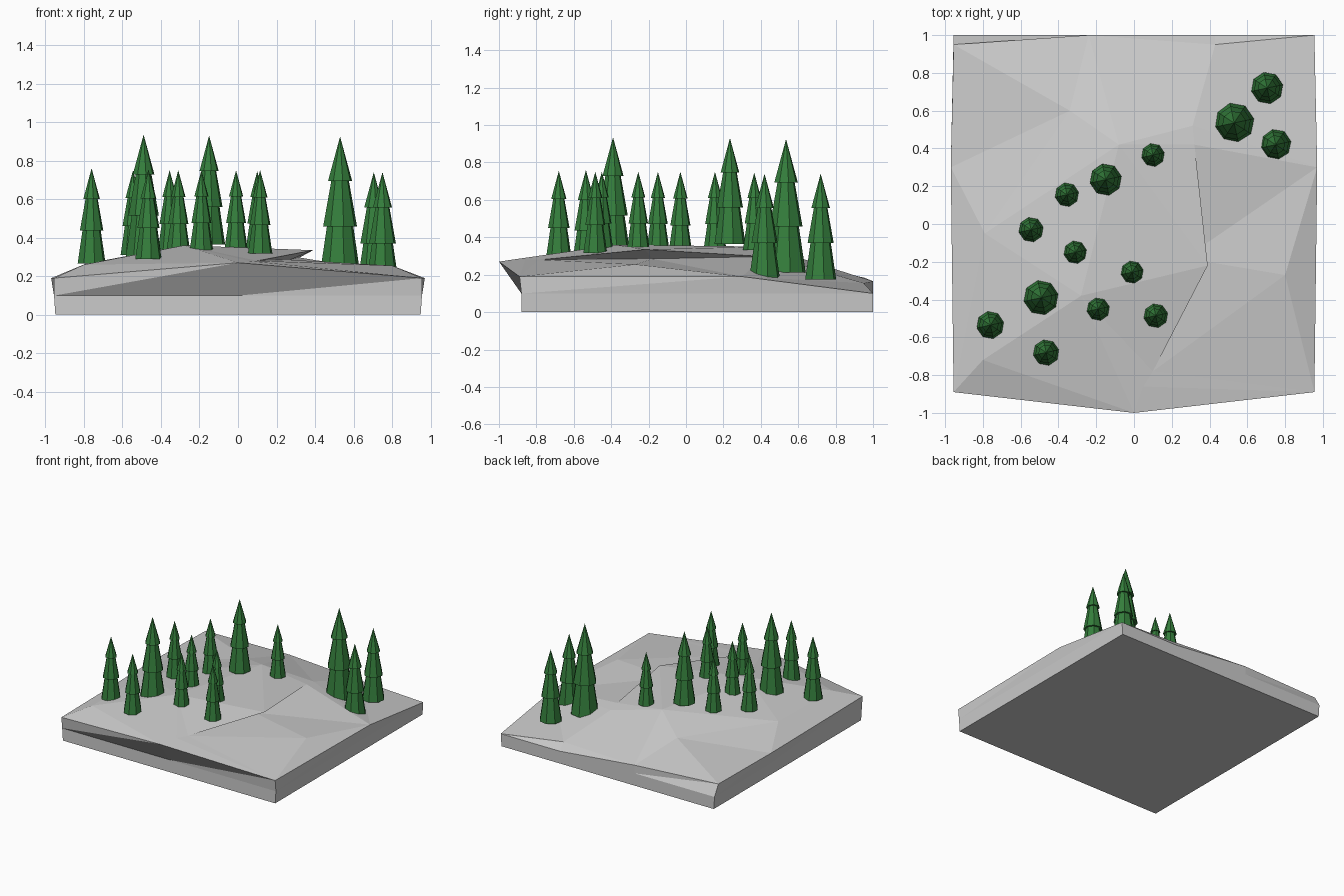
import bpy, bmesh, math
from mathutils import Vector
from mathutils.geometry import delaunay_2d_cdt

if "Cube" in bpy.data.objects:
    bpy.data.objects.remove(bpy.data.objects["Cube"])

green = bpy.data.materials.new("pine_green")
green.diffuse_color = (0.035, 0.21, 0.045, 1)
green.use_nodes = True
green.node_tree.nodes["Principled BSDF"].inputs["Base Color"].default_value = green.diffuse_color


def finish(bm, name, mat=None):
    bmesh.ops.remove_doubles(bm, verts=bm.verts, dist=0.001)
    bmesh.ops.recalc_face_normals(bm, faces=bm.faces)
    me = bpy.data.meshes.new(name)
    bm.to_mesh(me)
    bm.free()
    ob = bpy.data.objects.new(name, me)
    bpy.context.collection.objects.link(ob)
    if mat:
        me.materials.append(mat)
    return ob


# Rocky ground: rim outline, then interior high points
rim = [(-.955, -.89, .19), (0, -1, .27), (.955, -.89, .19), (.97, .3, .19), (.955, 1, .1),
       (.43, .95, .155), (-.24, 1, .165), (-.955, .95, .185), (-.97, .3, .19)]
inner = [(-.8, -.72, .26), (.05, -.86, .28), (-.28, -.38, .36), (-.08, .42, .35),   # 9-12
         (.1, -.78, .28), (.39, -.22, .335), (.32, .42, .297),                      # 13-15 ledge lip
         (.45, -.2, .285),                                                          # 16 ledge foot
         (.31, .52, .28), (-.34, .6, .26), (-.79, -.05, .265), (.8, -.27, .255)]    # 17-20
pts = rim + inner
n = len(rim)
edges = [(i, (i + 1) % n) for i in range(n)]
edges += [(13, 14), (14, 15), (13, 16), (16, 15), (14, 16), (11, 12), (9, 11), (10, 11),
          (12, 17), (5, 17), (18, 8), (3, 20), (2, 20), (12, 18)]
res = delaunay_2d_cdt([Vector(p[:2]) for p in pts], edges, [], 1, 1e-5)
origin = [o[0] for o in res[3]]
pts[16] = (.27, -.18, .285)      # tuck the foot under the lip to make the overhang

bm = bmesh.new()
top = [bm.verts.new(p) for p in pts]
for tri in res[2]:
    bm.faces.new([top[origin[i]] for i in tri])

# Walls and flat underside
plan = [(-.955, -.88), (0, -.88), (.955, -.88), (.955, .3), (.955, 1),
        (.43, 1), (-.24, 1), (-.955, 1), (-.955, .3)]
mid = [bm.verts.new((x, y, .099)) for x, y in plan]
low = [bm.verts.new((x * .993, y, 0)) for x, y in plan]
for i in range(n):
    j = (i + 1) % n
    bm.faces.new((low[i], low[j], mid[j], mid[i]))
    bm.faces.new((mid[i], mid[j], top[j]))
    bm.faces.new((mid[i], top[j], top[i]))
bm.faces.new(low[::-1])
finish(bm, "rocky_ground")


# Pine trees: three stacked eight-sided tiers, scaled from one shape
def pine(index, x, y, r, tip):
    h = r / .15
    base = tip - h
    bm = bmesh.new()
    tiers = [(0, .40, 1.0, .60), (.345, .74, .84, .36), (.675, 1.0, .60, 0)]
    for z0, z1, r0, r1 in tiers:
        part = bmesh.ops.create_cone(bm, cap_ends=True, segments=8, radius1=r0 * r,
                                     radius2=r1 * r, depth=(z1 - z0) * h)
        for v in part["verts"]:
            v.co.z += (z0 + z1) / 2 * h
    ob = finish(bm, f"pine_tree_{index}", green)
    ob.location = (x, y, base)
    ob.rotation_euler.z = math.radians(12)


trees = [(-.76, -.535, .074, .76), (-.49, -.39, .096, .935), (-.465, -.68, .07, .755),
         (-.545, -.03, .066, .75), (-.355, .155, .064, .75), (-.31, -.15, .064, .75),
         (-.15, .235, .085, .93), (-.19, -.45, .063, .75), (-.01, -.255, .063, .75),
         (.1, .365, .062, .745), (.115, -.485, .065, .75),
         (.53, .535, .107, .925), (.705, .72, .085, .74), (.75, .42, .085, .74)]
for i, t in enumerate(trees, 1):
    pine(i, *t)
